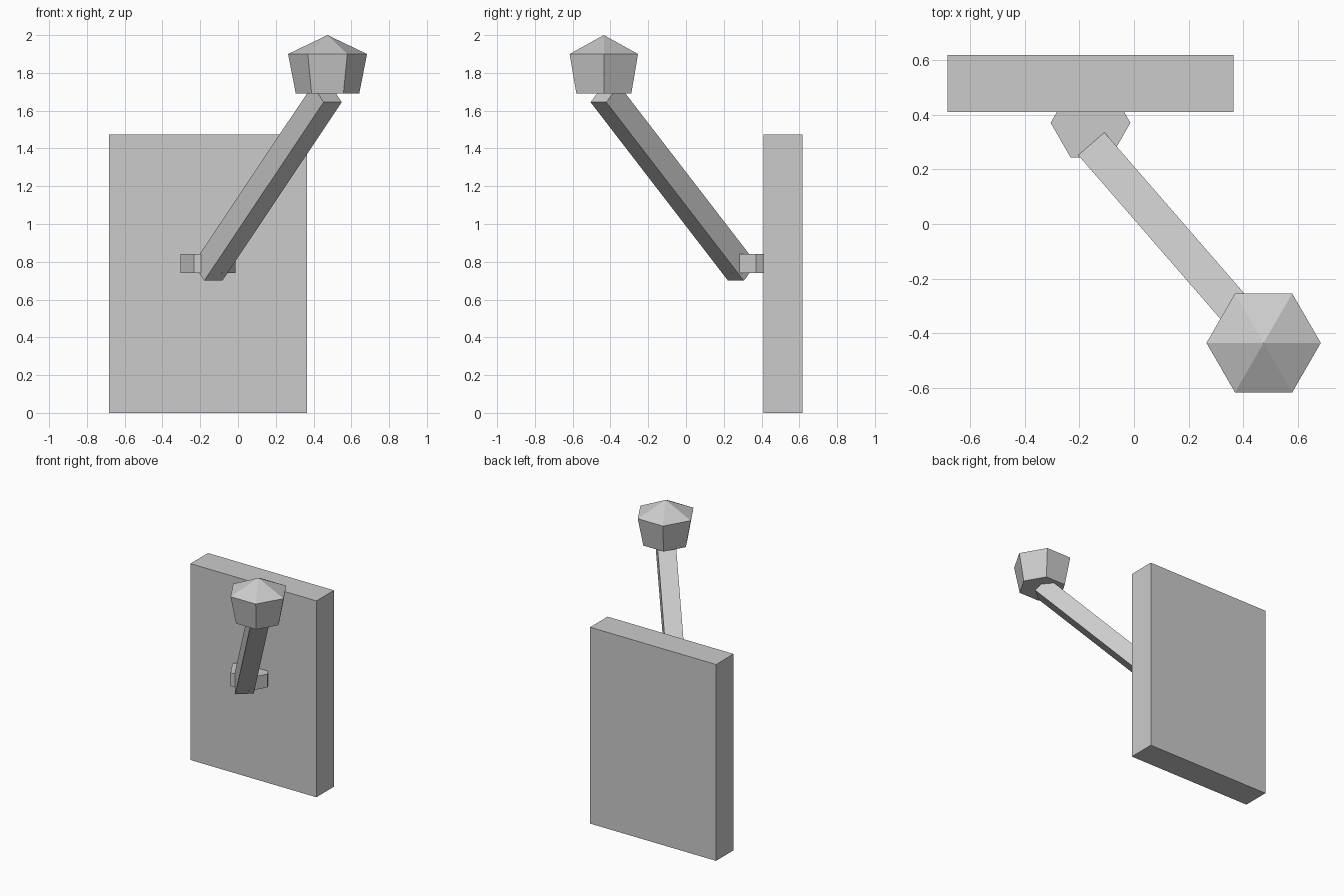
import bpy
import bmesh
import math
from mathutils import Vector, Matrix

if "Cube" in bpy.data.objects:
    bpy.data.objects.remove(bpy.data.objects["Cube"], do_unlink=True)

grey = bpy.data.materials.new("plain_grey")
grey.use_nodes = True
grey.diffuse_color = (0.6, 0.6, 0.6, 1)
grey.node_tree.nodes["Principled BSDF"].inputs["Base Color"].default_value = (0.6, 0.6, 0.6, 1)


def finish(name, bm):
    bmesh.ops.recalc_face_normals(bm, faces=bm.faces)
    mesh = bpy.data.meshes.new(name)
    bm.to_mesh(mesh)
    bm.free()
    mesh.materials.append(grey)
    obj = bpy.data.objects.new(name, mesh)
    bpy.context.collection.objects.link(obj)
    return obj


def box(name, size, matrix):
    bm = bmesh.new()
    bmesh.ops.create_cube(bm, size=1, matrix=matrix @ Matrix.Diagonal((*size, 1)))
    return finish(name, bm)


def hexagon(name, x, y, rings, apex=None):
    """Stack six-sided (radius, height) rings, closed flat or with a point on top."""
    bm = bmesh.new()
    loops = [[bm.verts.new((x + r * math.cos(i * math.pi / 3),
                            y + r * math.sin(i * math.pi / 3), z)) for i in range(6)]
             for r, z in rings]
    bm.faces.new(loops[0])
    tip = bm.verts.new((x, y, apex)) if apex else None
    if not tip:
        bm.faces.new(loops[-1])
    for i in range(6):
        j = (i + 1) % 6
        for low, high in zip(loops, loops[1:]):
            bm.faces.new((low[i], low[j], high[j], high[i]))
        if tip:
            bm.faces.new((loops[-1][i], loops[-1][j], tip))
    return finish(name, bm)


# Wall slab
box("wall_slab", (1.047, 0.208, 1.475), Matrix.Translation((-0.159, 0.514, 0.7375)))

# Six-sided bracket set into the wall
hexagon("wall_bracket", -0.159, 0.37, [(0.146, 0.74), (0.146, 0.84)])

# Square arm sloping up and out from the bracket to the lamp
start, end = Vector((-0.16, 0.298, 0.745)), Vector((0.472, -0.43, 1.69))
axis = (end - start).normalized()
side = axis.cross(Vector((0, 0, 1))).normalized()
turn = Matrix((side, axis.cross(side), axis)).transposed().to_4x4()
box("arm", (0.127, 0.127, (end - start).length),
    Matrix.Translation((start + end) / 2) @ turn)

# Tapered lamp head with a pointed cap
hexagon("lamp_head", 0.474, -0.435, [(0.168, 1.69), (0.209, 1.90)], apex=2.0)
